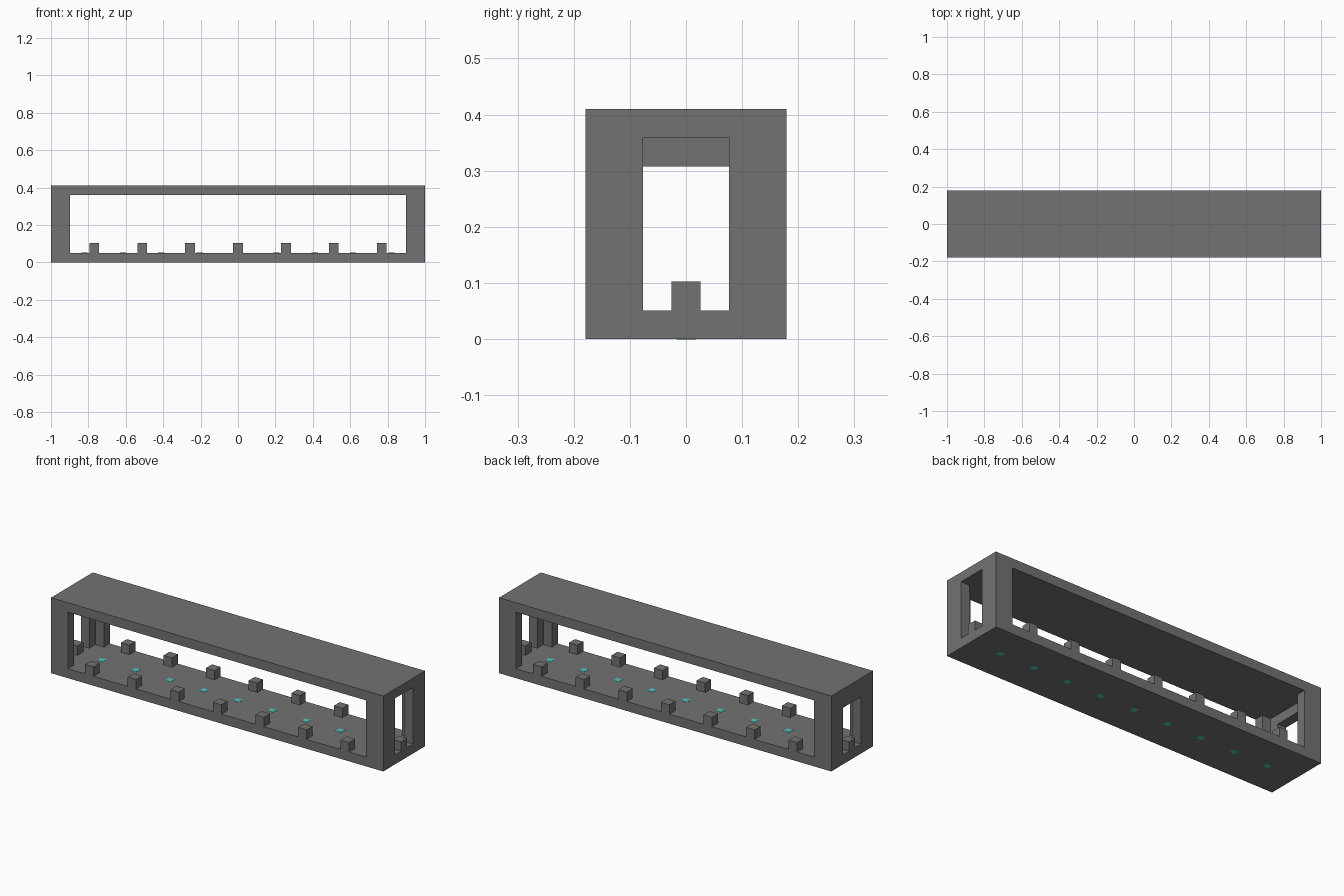
import bpy
import bmesh
from mathutils import Matrix, Vector

if "Cube" in bpy.data.objects:
    bpy.data.objects.remove(bpy.data.objects["Cube"], do_unlink=True)

# Everything sits on a module: 39 long, 7 deep, 8 high
U = 2 / 39
HALF_X, HALF_Y = 19.5, 3.5


def material(name, color):
    m = bpy.data.materials.new(name)
    m.use_nodes = True
    m.diffuse_color = color
    m.node_tree.nodes["Principled BSDF"].inputs["Base Color"].default_value = color
    return m


gray = material("stone gray", (0.17, 0.17, 0.17, 1))
teal = material("light teal", (0.08, 0.54, 0.49, 1))


def finish(name, bm, mat):
    bmesh.ops.recalc_face_normals(bm, faces=bm.faces)
    mesh = bpy.data.meshes.new(name)
    bm.to_mesh(mesh)
    bm.free()
    mesh.materials.append(mat)
    obj = bpy.data.objects.new(name, mesh)
    bpy.context.collection.objects.link(obj)
    return obj


def boxes(name, centers, size, mat):
    """Boxes of one size, in modules, joined in one object."""
    bm = bmesh.new()
    for c in centers:
        place = Matrix.Translation(Vector(c) * U)
        scale = Matrix.Diagonal((*(Vector(size) * U), 1))
        bmesh.ops.create_cube(bm, size=1, matrix=place @ scale)
    return finish(name, bm, mat)


# Floor and roof slabs
boxes("floor", [(0, 0, 0.5)], (39, 7, 1), gray)
boxes("roof", [(0, 0, 7.5)], (39, 7, 1), gray)

# L-shaped corner posts, mirrored to all four corners
profile = [(19.5, 3.5), (17.5, 3.5), (17.5, 2.5), (18.5, 2.5), (18.5, 1.5), (19.5, 1.5)]
bm = bmesh.new()
base = bm.faces.new([bm.verts.new((x * U, y * U, U)) for x, y in profile])
top = bmesh.ops.extrude_face_region(bm, geom=[base])
bmesh.ops.translate(bm, vec=(0, 0, 6 * U),
                    verts=[g for g in top["geom"] if isinstance(g, bmesh.types.BMVert)])
posts = finish("corner_posts", bm, gray)
mirror = posts.modifiers.new("Mirror", "MIRROR")
mirror.use_axis = (True, True, False)
mirror.use_mirror_merge = False

# Lintel over the doorway at one end only
boxes("end_lintel", [(-19, 0, 6.5)], (1, 3, 1), gray)

# Low studs along the rims and in the doorways
side_studs = [(x, s * 3, 1.5) for s in (-1, 1) for x in range(-15, 16, 5)]
boxes("side_studs", side_studs, (1, 1, 1), gray)
boxes("end_studs", [(s * 19, 0, 1.5) for s in (-1, 1)], (1, 1, 1), gray)

# Small lights showing on both sides of the floor
lights = [(x, 0, z) for x in range(-16, 17, 4) for z in (0.01, 1)]
boxes("floor_lights", lights, (0.65, 0.65, 0.04), teal)
